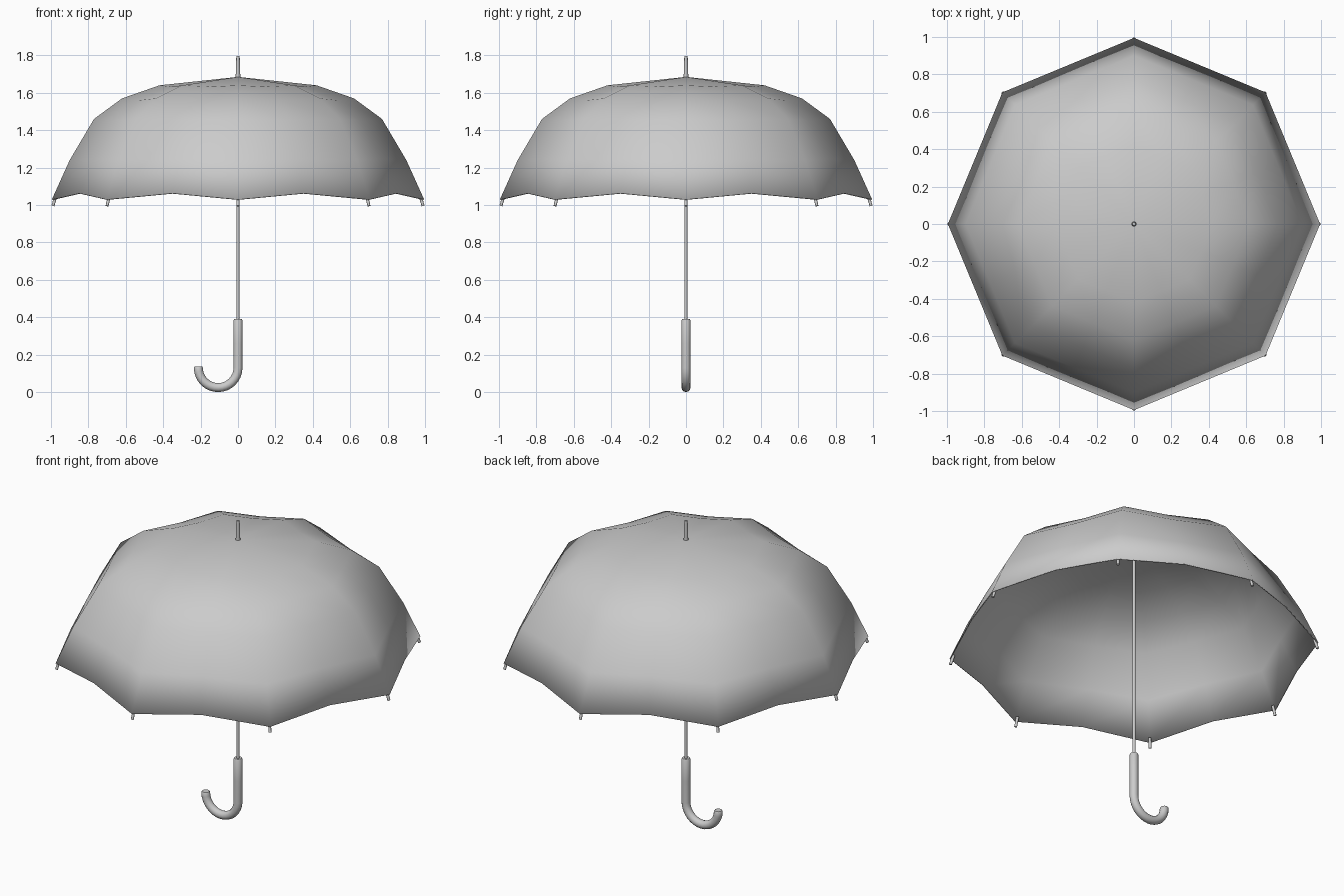
import bpy, bmesh
from math import cos, sin, pi, radians
from mathutils import Vector

if "Cube" in bpy.data.objects:
    bpy.data.objects.remove(bpy.data.objects["Cube"])

RIBS = 8


def activate(ob):
    bpy.ops.object.select_all(action='DESELECT')
    ob.select_set(True)
    bpy.context.view_layer.objects.active = ob


def rod(name, a, b, r1, r2, sides=12):
    a, b = Vector(a), Vector(b)
    bpy.ops.mesh.primitive_cone_add(vertices=sides, radius1=r1, radius2=r2,
                                    depth=(b - a).length, location=(a + b) / 2)
    ob = bpy.context.object
    ob.name = name
    ob.rotation_euler = (b - a).to_track_quat('Z', 'Y').to_euler()
    bpy.ops.object.shade_smooth_by_angle(angle=radians(40))
    return ob


# Canopy: rib profile as (radius, height, mid-panel height shift)
profile = [(0.42, 1.64, -0.008), (0.62, 1.57, -0.01), (0.77, 1.46, -0.008),
           (0.90, 1.24, 0.008), (0.995, 1.03, 0.033)]
bm = bmesh.new()
apex = bm.verts.new((0, 0, 1.685))
n = RIBS * 2
rings = []
for r, z, shift in profile:
    ring = []
    for i in range(n):
        a = 2 * pi * i / n
        mid = i % 2
        rr = r * cos(pi / RIBS) if mid else r
        ring.append(bm.verts.new((rr * cos(a), rr * sin(a), z + shift * mid)))
    rings.append(ring)
for i in range(n):
    j = (i + 1) % n
    bm.faces.new((apex, rings[0][i], rings[0][j]))
    for top, low in zip(rings, rings[1:]):
        bm.faces.new((top[i], low[i], low[j], top[j]))
for f in bm.faces:
    f.smooth = True
mesh = bpy.data.meshes.new("canopy")
bm.to_mesh(mesh)
bm.free()
canopy = bpy.data.objects.new("canopy", mesh)
bpy.context.collection.objects.link(canopy)
solid = canopy.modifiers.new("thickness", 'SOLIDIFY')
solid.thickness = 0.006
solid.offset = -1

# Rib tips at the canopy corners
for i in range(RIBS):
    a = 2 * pi * i / RIBS
    c, s = cos(a), sin(a)
    rod(f"rib_tip_{i + 1}", (0.973 * c, 0.973 * s, 1.05),
        (0.99 * c, 0.99 * s, 0.995), 0.008, 0.008, 10)

# Shaft and top spike
rod("shaft", (0, 0, 0.36), (0, 0, 1.69), 0.008, 0.008, 16)
rod("top_spike", (0, 0, 1.67), (0, 0, 1.797), 0.013, 0.009, 16)

# Crook handle: straight grip, then a half circle
R, TUBE = 0.106, 0.024
zc = R + TUBE
path = [(0, 0.39, 0.85), (0, 0.384, 1), (0, 0.26, 1)]
path += [(-R + R * cos(t), zc - R * sin(t), 1)
         for t in (pi * k / 16 for k in range(17))]
path += [(-2 * R, zc + 0.006, 0.85)]
curve = bpy.data.curves.new("handle", 'CURVE')
curve.dimensions = '3D'
curve.bevel_depth = TUBE
curve.bevel_resolution = 4
curve.use_fill_caps = True
spline = curve.splines.new('POLY')
spline.points.add(len(path) - 1)
for p, (x, z, w) in zip(spline.points, path):
    p.co = (x, 0, z, 1)
    p.radius = w
handle = bpy.data.objects.new("handle", curve)
bpy.context.collection.objects.link(handle)
activate(handle)
bpy.ops.object.convert(target='MESH')
bpy.ops.object.shade_smooth_by_angle(angle=radians(40))
